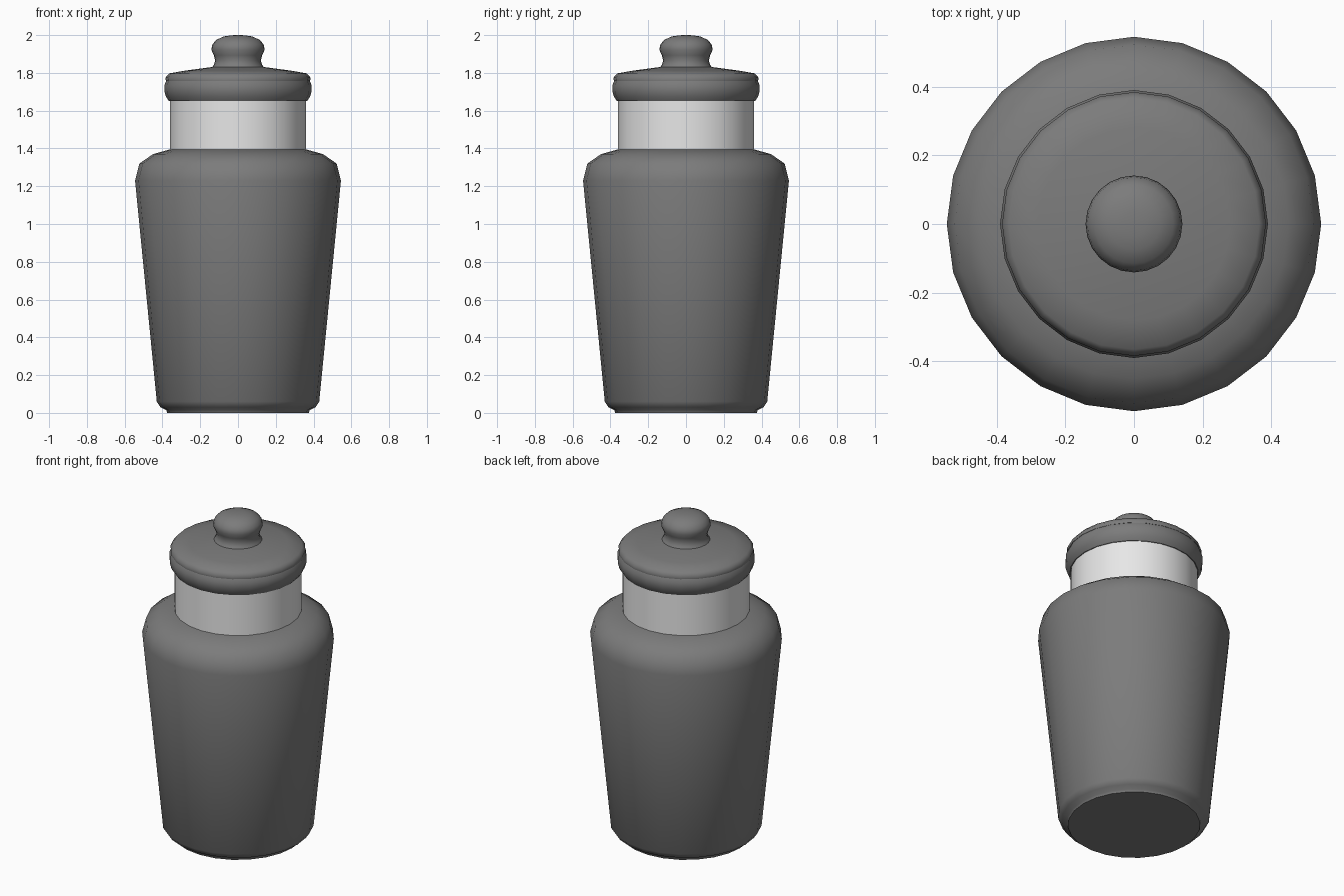
import bpy, bmesh, math

cube = bpy.data.objects.get("Cube")
if cube:
    bpy.data.objects.remove(cube, do_unlink=True)


def material(name, value):
    mat = bpy.data.materials.new(name)
    mat.use_nodes = True
    colour = (value, value, value, 1)
    mat.diffuse_color = colour
    mat.node_tree.nodes["Principled BSDF"].inputs["Base Color"].default_value = colour
    return mat


def lathe(name, profile, mat, sides=24, sharp=50):
    """Spin a radius/height profile around the z axis."""
    bm = bmesh.new()
    verts = [bm.verts.new((r, 0, z)) for r, z in profile]
    edges = [bm.edges.new(pair) for pair in zip(verts, verts[1:])]
    bmesh.ops.spin(bm, geom=verts + edges, cent=(0, 0, 0), axis=(0, 0, 1),
                   angle=math.tau, steps=sides, use_merge=True)
    bmesh.ops.remove_doubles(bm, verts=bm.verts, dist=0.0005)
    bmesh.ops.recalc_face_normals(bm, faces=bm.faces)
    mesh = bpy.data.meshes.new(name)
    bm.to_mesh(mesh)
    bm.free()
    mesh.materials.append(mat)
    obj = bpy.data.objects.new(name, mesh)
    bpy.context.collection.objects.link(obj)
    bpy.ops.object.select_all(action="DESELECT")
    obj.select_set(True)
    bpy.context.view_layer.objects.active = obj
    bpy.ops.object.shade_smooth_by_angle(angle=math.radians(sharp))
    return obj


dark = material("dark grey", 0.2)
pale = material("pale grey", 0.8)

# Tapered body with a recessed foot and rounded shoulder
lathe("jar_body", [(0, 0), (0.375, 0), (0.38, 0.015), (0.41, 0.03), (0.43, 0.06),
                   (0.545, 1.23), (0.522, 1.32), (0.45, 1.37), (0.36, 1.395),
                   (0, 1.395)], dark)

# Pale neck between body and lid
lathe("jar_neck", [(0, 1.38), (0.36, 1.38), (0.36, 1.66), (0, 1.66)], pale)

# Rounded rim under the lid
lathe("lid_rim", [(0, 1.65), (0.365, 1.65), (0.382, 1.675), (0.39, 1.705),
                  (0.39, 1.735), (0.38, 1.757), (0, 1.757)], dark)

# Domed lid plate
lathe("lid_top", [(0, 1.757), (0.382, 1.757), (0.384, 1.775), (0.365, 1.797),
                  (0.28, 1.812), (0.13, 1.832), (0, 1.834)], dark)

# Knob with a pinched waist
lathe("lid_knob", [(0, 1.82), (0.14, 1.826), (0.128, 1.842), (0.121, 1.865),
                   (0.128, 1.893), (0.141, 1.922), (0.136, 1.95), (0.115, 1.975),
                   (0.075, 1.993), (0.035, 1.999), (0, 2.0)], dark)
